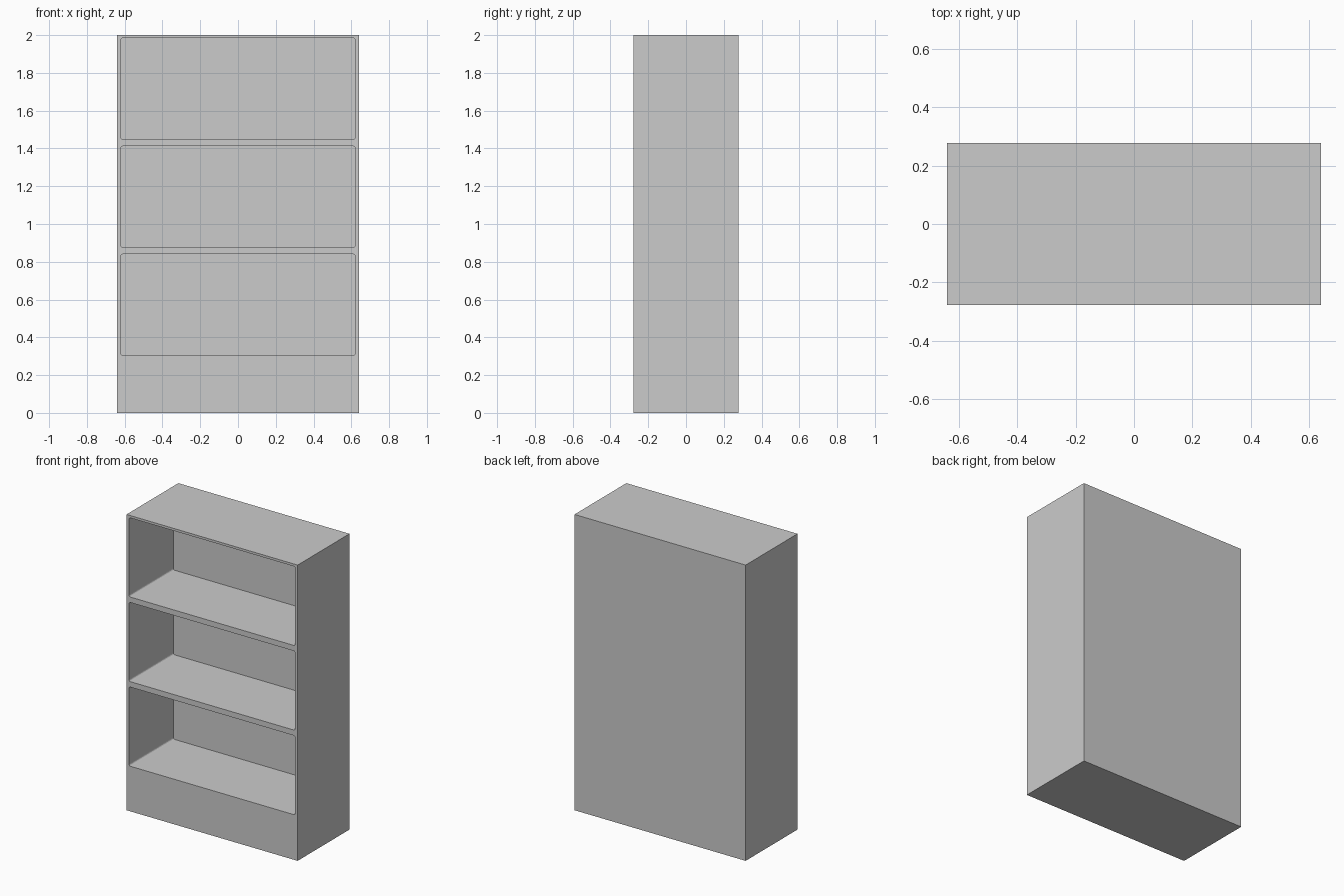
import bpy, bmesh
from mathutils import Vector

if "Cube" in bpy.data.objects:
    bpy.data.objects.remove(bpy.data.objects["Cube"])

W, D, H = 1.28, 0.554, 2.0            # outer size
OPEN_W, OPEN_H, OPEN_D = 1.243, 0.535, 0.474
FIRST_Z, PITCH, CORNER = 0.305, 0.572, 0.011


def box(name, lo, hi, corner=0.0):
    """Box between two corners; optionally rounds the edges running along y."""
    lo, hi = Vector(lo), Vector(hi)
    bm = bmesh.new()
    bmesh.ops.create_cube(bm, size=1)
    for v in bm.verts:
        v.co = (lo + hi) / 2 + v.co * (hi - lo)
    if corner:
        edges = [e for e in bm.edges
                 if abs(e.verts[0].co.y - e.verts[1].co.y) > 1e-4]
        bmesh.ops.bevel(bm, geom=edges, offset=corner, segments=3,
                        profile=0.5, affect='EDGES')
    mesh = bpy.data.meshes.new(name)
    bm.to_mesh(mesh)
    bm.free()
    obj = bpy.data.objects.new(name, mesh)
    bpy.context.collection.objects.link(obj)
    return obj


# Cabinet body
body = box("bookcase_body", (-W / 2, -D / 2, 0), (W / 2, D / 2, H))

# Three shelf compartments cut in from the front
bpy.context.view_layer.objects.active = body
for i in range(3):
    z = FIRST_Z + i * PITCH
    cutter = box(f"compartment_cutter_{i + 1}",
                 (-OPEN_W / 2, -D / 2 - 0.1, z),
                 (OPEN_W / 2, -D / 2 + OPEN_D, z + OPEN_H), CORNER)
    cutter.hide_render = True
    mod = body.modifiers.new(f"compartment_{i + 1}", 'BOOLEAN')
    mod.operation = 'DIFFERENCE'
    mod.solver = 'EXACT'
    mod.object = cutter
    bpy.ops.object.modifier_apply(modifier=mod.name)
    bpy.data.objects.remove(cutter)
